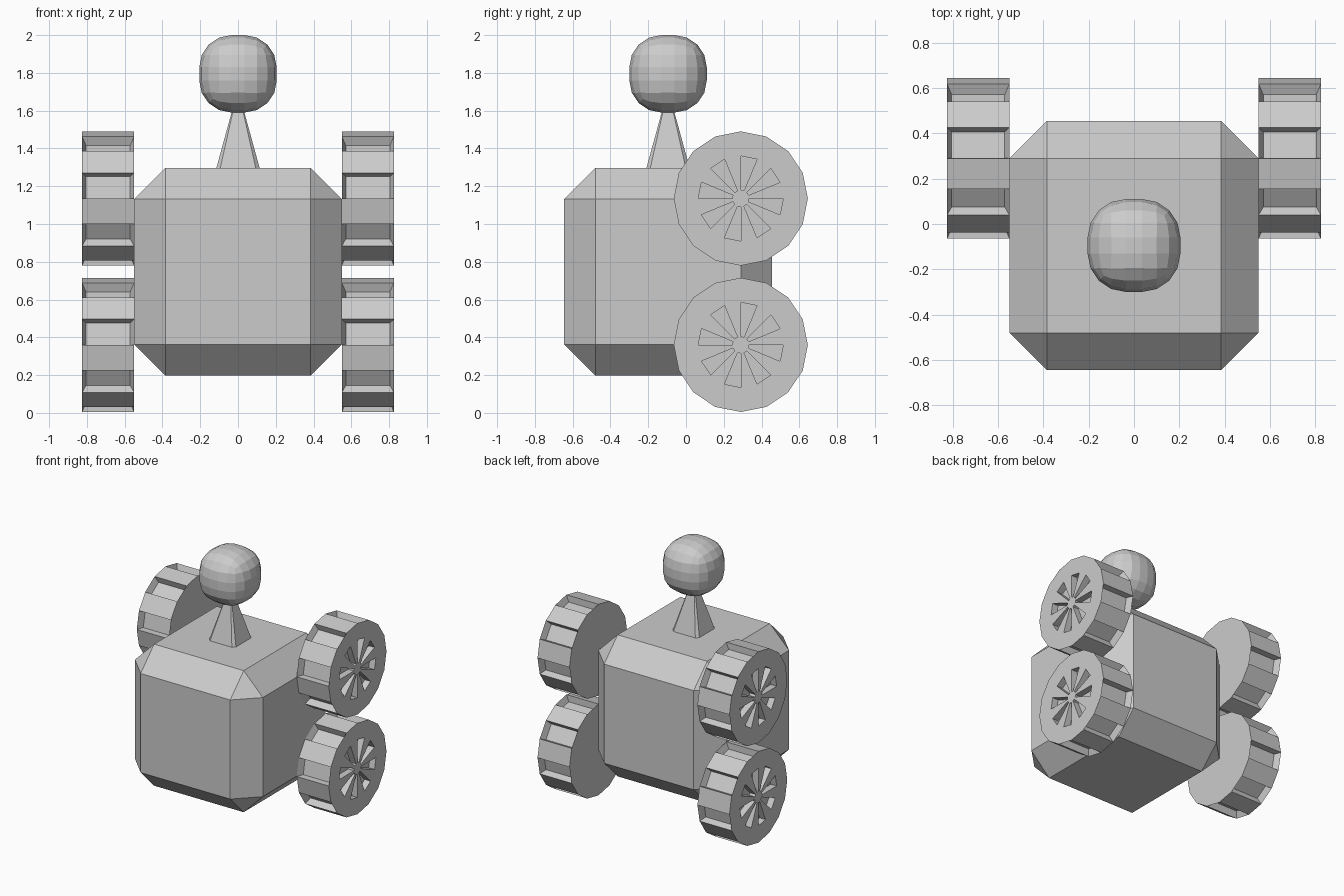
import bpy, bmesh
from math import sin, cos, pi
from mathutils import Vector, Matrix

cube = bpy.data.objects.get("Cube")
if cube:
    bpy.data.objects.remove(cube, do_unlink=True)

grey = bpy.data.materials.new("plain grey")
grey.use_nodes = True
color = (0.6, 0.6, 0.6, 1)
grey.diffuse_color = color
grey.node_tree.nodes["Principled BSDF"].inputs["Base Color"].default_value = color

MID_Y = -0.095
SIDES = 16
RADIUS, HUB, CORE = 0.355, 0.225, 0.045
INNER, OUTER = 0.55, 0.825


def finish(name, bm):
    bmesh.ops.recalc_face_normals(bm, faces=bm.faces[:])
    mesh = bpy.data.meshes.new(name)
    bm.to_mesh(mesh)
    bm.free()
    mesh.materials.append(grey)
    obj = bpy.data.objects.new(name, mesh)
    bpy.context.collection.objects.link(obj)
    return obj


def box(name, size, center, bevel, segments):
    bm = bmesh.new()
    bmesh.ops.create_cube(bm, size=size)
    bmesh.ops.bevel(bm, geom=bm.edges[:], offset=bevel, segments=segments,
                    profile=0.5, affect='EDGES')
    bmesh.ops.translate(bm, verts=bm.verts[:], vec=center)
    return finish(name, bm)


def wheel(name, side, z):
    """Tyre with alternate sunken tread panels and a slotted hub face."""
    bm = bmesh.new()

    def ring(x, r):
        return [bm.verts.new((x, r * sin(2 * pi * i / SIDES),
                              r * cos(2 * pi * i / SIDES))) for i in range(SIDES)]

    back, rim = ring(INNER, RADIUS), ring(OUTER, RADIUS)
    hub, core = ring(OUTER, HUB), ring(OUTER, CORE)
    bm.faces.new(back)
    bm.faces.new(core)
    treads, slots = [], []
    for i in range(SIDES):
        j = (i + 1) % SIDES
        tread = bm.faces.new((back[i], back[j], rim[j], rim[i]))
        bm.faces.new((rim[i], rim[j], hub[j], hub[i]))
        spoke = bm.faces.new((hub[i], hub[j], core[j], core[i]))
        if i % 2 == 0:
            treads.append(tread)
            slots.append(spoke)
    bmesh.ops.recalc_face_normals(bm, faces=bm.faces[:])
    # Tread panels sink and shrink, hub slots sink straight in
    for faces, depth, shrink in ((treads, 0.05, 0.85), (slots, 0.05, 1.0)):
        for face in faces:
            inward = -face.normal * depth
            new = bmesh.ops.extrude_discrete_faces(bm, faces=[face])["faces"][0]
            center = new.calc_center_median()
            for v in new.verts:
                v.co = center + (v.co - center) * shrink + inward
    bmesh.ops.transform(bm, matrix=Matrix.Translation((0, 0.29, z))
                        @ Matrix.Diagonal((side, 1, 1, 1)), verts=bm.verts[:])
    finish(name, bm)


# Chamfered body
box("body", 1.1, (0, MID_Y, 0.747), 0.165, 1)

# Four wheels, stacked on both sides
for side, label in ((1, "left"), (-1, "right")):
    wheel(label + "_upper_wheel", side, 1.135)
    wheel(label + "_lower_wheel", side, RADIUS + 0.005)

# Tapered neck: square pyramid with narrow cut corners
bm = bmesh.new()
rings = []
for z, half in ((1.28, 0.119), (1.66, 0.015)):
    cut = half * 0.82
    corners = [(half, -cut), (half, cut), (cut, half), (-cut, half),
               (-half, cut), (-half, -cut), (-cut, -half), (cut, -half)]
    rings.append([bm.verts.new((x, MID_Y + y, z)) for x, y in corners])
    bm.faces.new(rings[-1])
for i in range(8):
    j = (i + 1) % 8
    bm.faces.new((rings[0][i], rings[0][j], rings[1][j], rings[1][i]))
finish("neck", bm)

# Faceted ball head
box("head", 0.41, (0, MID_Y, 1.795), 0.17, 4)
